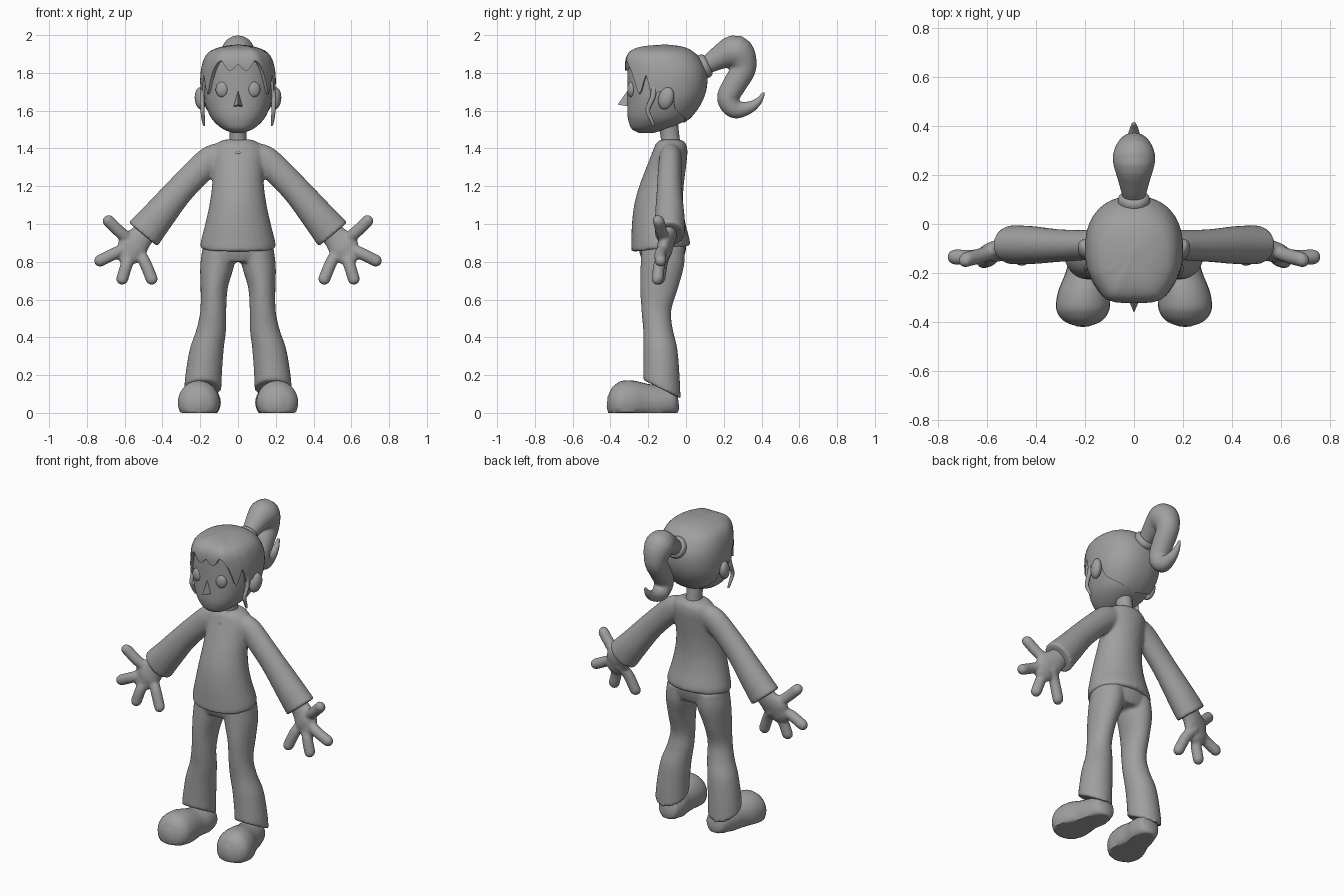
import bpy, bmesh, math
from mathutils import Vector, Matrix

cube = bpy.data.objects.get("Cube")
if cube:
    bpy.data.objects.remove(cube)

grey = bpy.data.materials.new("plain_grey")
grey.use_nodes = True
COLOUR = (0.35, 0.35, 0.35, 1)
grey.diffuse_color = COLOUR
grey.node_tree.nodes["Principled BSDF"].inputs["Base Color"].default_value = COLOUR
X, Y = Vector((1, 0, 0)), Vector((0, 1, 0))
SIDES = 28


def curve(keys, t):
    """Smooth interpolation of rows whose first entry is the parameter."""
    last = len(keys) - 1
    t = min(max(t, keys[0][0]), keys[last][0])
    i = next((k for k in range(last) if t <= keys[k + 1][0]), last - 1)

    def slope(k, c):
        a, b = keys[max(k - 1, 0)], keys[min(k + 1, last)]
        return (b[c] - a[c]) / (b[0] - a[0])
    p, q = keys[i], keys[i + 1]
    h = q[0] - p[0]
    s = (t - p[0]) / h
    w = s * s * (3 - 2 * s)
    return [p[c] * (1 - w) + q[c] * w
            + h * s * (1 - s) * ((1 - s) * slope(i, c) - s * slope(i + 1, c))
            for c in range(1, len(p))]


def resample(rows, steps=5):
    keys = [(i, *r) for i, r in enumerate(rows)]
    return [curve(keys, k / steps) for k in range((len(rows) - 1) * steps + 1)]


def skin(bm, rings, caps=True):
    """Join rings of points into a surface."""
    loops = [[bm.verts.new(p) for p in ring] for ring in rings]
    n = len(loops[0])
    for a, b in zip(loops, loops[1:]):
        for j in range(n):
            bm.faces.new((a[j], a[(j + 1) % n], b[(j + 1) % n], b[j]))
    if caps:
        bm.faces.new(loops[0][::-1])
        bm.faces.new(loops[-1])


def ellipse(c, u, v):
    return [c + u * math.cos(a) + v * math.sin(a)
            for a in (2 * math.pi * j / SIDES for j in range(SIDES))]


def stack(bm, rows, side=1):
    """Upright form; rows are x, y, z, half width, half depth, tilt."""
    skin(bm, [ellipse(Vector((x * side, y, z)), X * a, Vector((0, b, b * tilt)))
              for x, y, z, a, b, tilt in resample(rows)])


def tube(bm, rows, axis, side=1, tip=False, floor=False):
    """Form along a path; rows are x, y, z, radius along axis, radius across."""
    rows = [(r[0] * side, *r[1:]) for r in resample(rows)]
    pts = [Vector(r[:3]) for r in rows]
    rings = []
    for i, r in enumerate(rows):
        t = (pts[min(i + 1, len(pts) - 1)] - pts[max(i - 1, 0)]).normalized()
        v = t.cross(axis).normalized()
        rings.append(ellipse(pts[i], axis * r[3], v * r[4]))
    if tip:
        for ang in (0.4, 0.8, 1.15, 1.45):
            k = math.cos(ang)
            rings.append(ellipse(pts[-1] + t * r[4] * math.sin(ang), axis * r[3] * k, v * r[4] * k))
    if floor:
        for ring in rings:
            for p in ring:
                p.z = max(p.z, 0)
    skin(bm, rings)


def finish(name, bm, voxel=0, relax=4, shell=0):
    bmesh.ops.recalc_face_normals(bm, faces=bm.faces)
    mesh = bpy.data.meshes.new(name)
    bm.to_mesh(mesh)
    bm.free()
    ob = bpy.data.objects.new(name, mesh)
    bpy.context.collection.objects.link(ob)
    mesh.materials.append(grey)
    bpy.ops.object.select_all(action="DESELECT")
    ob.select_set(True)
    bpy.context.view_layer.objects.active = ob
    if shell:
        mod = ob.modifiers.new("thickness", "SOLIDIFY")
        mod.thickness, mod.offset = shell, -1
        bpy.ops.object.modifier_apply(modifier=mod.name)
    bpy.ops.object.shade_smooth_by_angle(angle=math.radians(45))
    if voxel:
        mod = ob.modifiers.new("blend", "REMESH")
        mod.mode, mod.voxel_size, mod.use_smooth_shade = "VOXEL", voxel, True
        mod = ob.modifiers.new("relax", "SMOOTH")
        mod.factor, mod.iterations = 0.5, relax
    return ob


def ball(name, place, scale, turn=0, lean=0):
    bm = bmesh.new()
    m = (Matrix.Translation(place) @ Matrix.Rotation(turn, 4, "Z")
         @ Matrix.Rotation(lean, 4, "X") @ Matrix.Diagonal((*scale, 1)))
    bmesh.ops.create_uvsphere(bm, u_segments=24, v_segments=16, radius=1, matrix=m)
    finish(name, bm)


# Head outline: height, front, back, half width
HEAD = [(1.483, -.25, -.17, .03), (1.5, -.285, -.11, .075), (1.54, -.303, -.015, .125),
        (1.58, -.31, .03, .152), (1.65, -.31, .075, .178), (1.72, -.31, .098, .187),
        (1.8, -.31, .098, .186), (1.87, -.308, .068, .17), (1.91, -.288, .03, .142),
        (1.932, -.25, -.005, .1), (1.944, -.19, -.05, .055), (1.95, -.115, -.105, .004)]


def head_point(a, z, grow=0):
    front, back, rx = curve(HEAD, z)
    c, s = math.cos(a), math.sin(a)
    bend = lambda k: math.copysign(abs(k) ** 0.87, k)
    return Vector(((rx + grow) * bend(s),
                   (front + back) / 2 - ((back - front) / 2 + grow) * bend(c), z))


COLS = 96
angles = [2 * math.pi * j / COLS - math.pi for j in range(COLS)]
bm = bmesh.new()
skin(bm, [[head_point(a, 1.483 + .415 * k / 30) for a in angles] for k in range(31)])
finish("head", bm)

# Hair cap: hairline height by angle from the front
HAIRLINE = [(0, 1.845), (.15, 1.812), (.26, 1.822), (.42, 1.865), (.6, 1.83), (.75, 1.76),
            (.9, 1.69), (1, 1.72), (1.1, 1.79), (1.2, 1.73), (1.3, 1.66), (1.42, 1.7),
            (1.7, 1.68), (1.9, 1.61), (2.5, 1.56), (3.15, 1.535)]


def hair_point(a, t):
    low = curve(HAIRLINE, abs(a))[0]
    lobe = 0.012 * math.exp(-((abs(a) - .5) / .25) ** 2)
    return head_point(a, 1.95 - (1.95 - low) * t ** 1.7, (.012 + lobe) * min(1, t * 4))


bm = bmesh.new()
skin(bm, [[hair_point(a, k / 28) for a in angles] for k in range(29)], caps=False)
bmesh.ops.remove_doubles(bm, verts=bm.verts, dist=0.0005)
bmesh.ops.holes_fill(bm, edges=[e for e in bm.edges if e.is_boundary and e.verts[0].co.z > 1.94])
finish("hair_cap", bm, shell=0.02)

# Ponytail and its tie
bm = bmesh.new()
tail = [(.09, 1.825, .04), (.175, 1.88, .064), (.265, 1.912, .088), (.305, 1.83, .068),
        (.258, 1.74, .063), (.222, 1.665, .058), (.26, 1.608, .05), (.335, 1.617, .033),
        (.385, 1.652, .02), (.41, 1.692, .01)]
tube(bm, [(0, y, z, r, r) for y, z, r in tail], X, tip=True)
finish("ponytail", bm, voxel=0.008)

bm = bmesh.new()
aim = Matrix.Translation((0, .096, 1.835)) @ Matrix.Rotation(math.radians(-65), 4, "X")
band = []
for k in range(33):
    a = 2 * math.pi * k / 32
    band.append([aim @ Vector(((.046 + .02 * math.cos(b)) * math.cos(a),
                               (.046 + .02 * math.cos(b)) * math.sin(a), .026 * math.sin(b)))
                 for b in (2 * math.pi * j / 12 for j in range(12))])
skin(bm, band, caps=False)
bmesh.ops.remove_doubles(bm, verts=bm.verts, dist=0.0001)
finish("hair_tie", bm)

# Nose wedge
bm = bmesh.new()
for p in ((0, -.3, 1.72), (-.032, -.29, 1.62), (.032, -.29, 1.62), (0, -.362, 1.632)):
    bm.verts.new(p)
bmesh.ops.convex_hull(bm, input=bm.verts)
finish("nose", bm)

# Neck
bm = bmesh.new()
stack(bm, [(0, -.08, 1.37, .062, .062, 0), (0, -.083, 1.45, .046, .05, 0), (0, -.1, 1.56, .05, .055, 0)])
finish("neck", bm)

# Shirt: body and both sleeves blended together
bm = bmesh.new()
stack(bm, [(0, -.135, .868, .196, .155, .1), (0, -.135, .9, .199, .155, .1),
           (0, -.145, 1, .174, .142, .05), (0, -.145, 1.1, .152, .13, 0),
           (0, -.13, 1.2, .138, .118, 0), (0, -.105, 1.3, .135, .105, 0),
           (0, -.085, 1.38, .14, .093, 0), (0, -.08, 1.425, .115, .08, 0),
           (0, -.08, 1.447, .075, .055, 0)])
for side in (1, -1):
    tube(bm, [(.07, -.08, 1.37, .055, .062), (.14, -.083, 1.342, .06, .075),
              (.23, -.087, 1.26, .063, .075), (.32, -.088, 1.165, .068, .077),
              (.42, -.086, 1.045, .078, .088), (.503, -.085, .945, .08, .1)], Y, side)
finish("shirt", bm, voxel=0.01, relax=6)

# Neckline seam
bm = bmesh.new()
tube(bm, [(x, y, z, .006, .006) for x, y, z in
          ((-.088, -.1, 1.436), (-.05, -.148, 1.405), (0, -.176, 1.375),
           (.05, -.148, 1.405), (.088, -.1, 1.436))], Y)
finish("neckline", bm)

# Trousers: hips and both legs blended together
bm = bmesh.new()
stack(bm, [(0, -.125, .91, .18, .13, 0), (0, -.125, .85, .19, .122, 0), (0, -.125, .8, .17, .105, 0)])
for side in (1, -1):
    stack(bm, [(.097, -.122, .88, .09, .115, 0), (.11, -.125, .78, .09, .115, 0),
               (.126, -.142, .66, .072, .1, 0), (.131, -.157, .54, .069, .079, 0),
               (.142, -.148, .44, .079, .079, 0), (.165, -.136, .34, .09, .09, 0),
               (.18, -.13, .22, .096, .096, -.2), (.187, -.128, .125, .099, .1, -.5)], side)
finish("trousers", bm, voxel=0.01, relax=5)

# Paired parts
DIGITS = {"thumb": [(.575, -.11, .915), (.63, -.13, .962), (.685, -.145, 1.016)],
          "first": [(.58, -.11, .875), (.65, -.135, .845), (.73, -.135, .806)],
          "middle": [(.565, -.11, .86), (.588, -.14, .79), (.613, -.15, .71)],
          "last": [(.535, -.1, .86), (.495, -.125, .8), (.457, -.14, .71)]}
for side, label in ((1, "left"), (-1, "right")):
    ball(label + "_eye", (.085 * side, -.29, 1.712), (.034, .02, .041), turn=.2 * side)
    ball(label + "_ear", (.198 * side, -.105, 1.665), (.03, .042, .06), turn=-.3 * side, lean=-.3)

    # Loose lock in front of the ear
    bm = bmesh.new()
    tube(bm, [(.18, -.17, 1.74, .012, .016), (.19, -.175, 1.675, .012, .014),
              (.188, -.202, 1.605, .011, .012), (.184, -.185, 1.555, .009, .01),
              (.18, -.172, 1.525, .006, .006)], X, side, tip=True)
    finish(label + "_side_lock", bm)

    # Hand with thumb and three fingers
    bm = bmesh.new()
    tube(bm, [(.46, -.085, .99, .045, .06), (.515, -.095, .93, .043, .066),
              (.555, -.11, .885, .042, .083), (.578, -.118, .85, .036, .07)], Y, side, tip=True)
    for path in DIGITS.values():
        tube(bm, [(*p, .031, .032) for p in path], Y, side, tip=True)
    finish(label + "_hand", bm, voxel=0.007, relax=5)

    # Shoe with a flat sole
    bm = bmesh.new()
    tube(bm, [(.167, -.04, .06, .025, .03), (.169, -.06, .058, .065, .07),
              (.176, -.13, .055, .085, .088), (.19, -.2, .055, .09, .098),
              (.204, -.28, .055, .107, .116), (.209, -.35, .055, .108, .112),
              (.209, -.395, .058, .078, .08), (.209, -.417, .06, .025, .028)], X, side, floor=True)
    bmesh.ops.remove_doubles(bm, verts=bm.verts, dist=0.0002)
    finish(label + "_shoe", bm)
